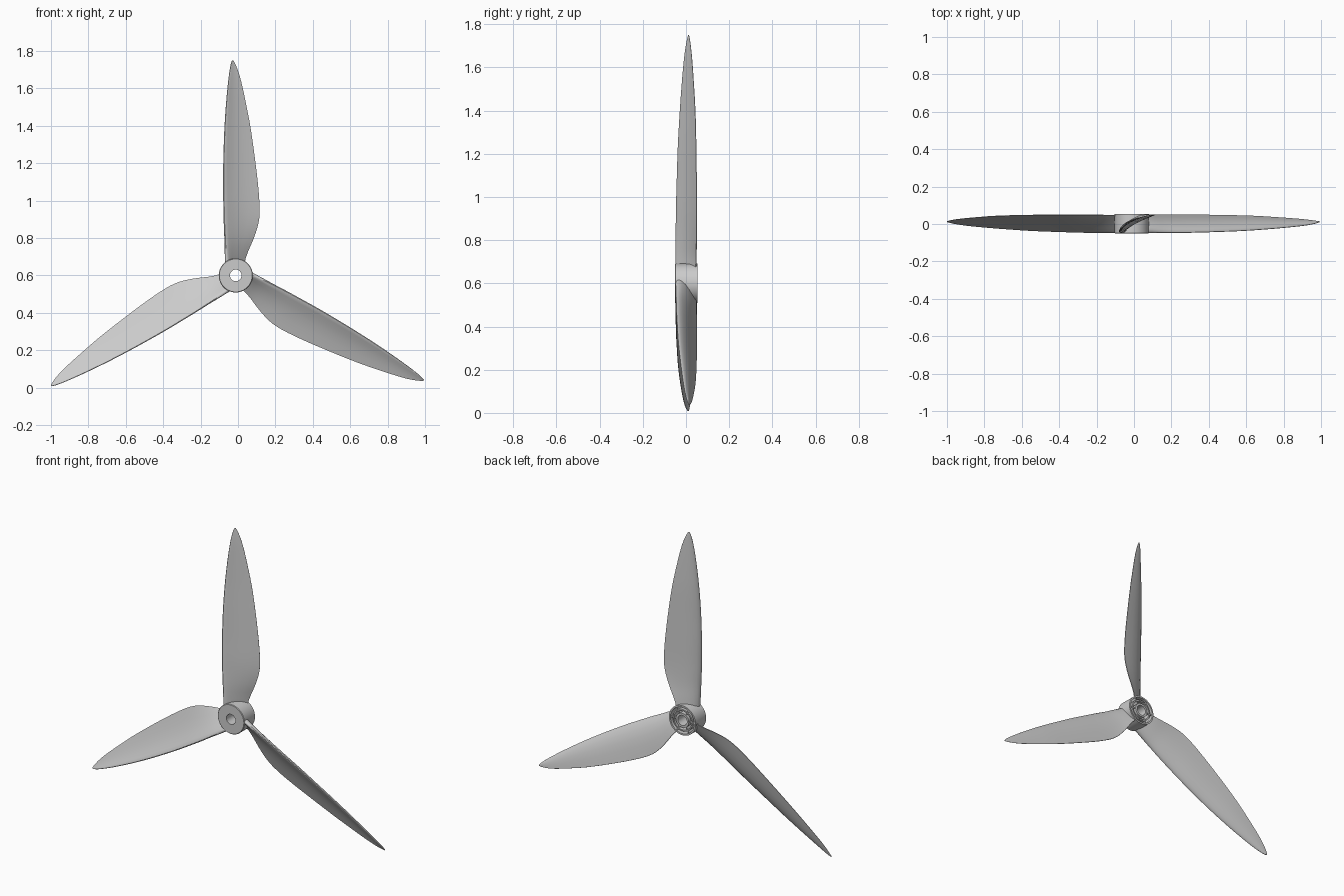
import bpy, bmesh, math
from mathutils import Matrix, Vector

if "Cube" in bpy.data.objects:
    bpy.data.objects.remove(bpy.data.objects["Cube"])

HUB = Vector((-0.012, 0.0, 0.6))


def finish(name, bm, angle=35):
    bmesh.ops.recalc_face_normals(bm, faces=bm.faces)
    me = bpy.data.meshes.new(name)
    bm.to_mesh(me)
    bm.free()
    ob = bpy.data.objects.new(name, me)
    bpy.context.collection.objects.link(ob)
    bpy.ops.object.select_all(action='DESELECT')
    ob.select_set(True)
    bpy.context.view_layer.objects.active = ob
    bpy.ops.object.shade_smooth_by_angle(angle=math.radians(angle))
    return ob


def bridge(bm, a, b):
    n = len(a)
    for i in range(n):
        bm.faces.new((a[i], a[(i + 1) % n], b[(i + 1) % n], b[i]))


# Hub: closed (radius, y) profile turned about y, with two ring grooves open at the back
profile = [(0.031, -0.052), (0.088, -0.052), (0.091, -0.049), (0.091, 0.053),
           (0.081, 0.053), (0.081, -0.025), (0.067, -0.025), (0.067, 0.05),
           (0.059, 0.05), (0.059, -0.025), (0.044, -0.025), (0.044, 0.053),
           (0.031, 0.053)]
SEG = 48
bm = bmesh.new()
rings = []
for k in range(SEG):
    a = 2 * math.pi * k / SEG
    rings.append([bm.verts.new((r * math.cos(a), y, r * math.sin(a))) for r, y in profile])
for k in range(SEG):
    bridge(bm, rings[k], rings[(k + 1) % SEG])
finish("hub", bm).location = HUB

# Ribs between the hub rings
bm = bmesh.new()
for k in range(6):
    m = (Matrix.Rotation(math.radians(60 * k + 30), 4, 'Y')
         @ Matrix.Translation((0, 0.01, 0.063)) @ Matrix.Diagonal((0.007, 0.074, 0.042, 1)))
    bmesh.ops.create_cube(bm, size=1, matrix=m)
finish("hub_ribs", bm).location = HUB

# Blade stations: radius, leading x, trailing x, leading y, trailing y, thickness
stations = [
    (0.08, -0.054, 0.048, -0.045, 0.046, 0.030),
    (0.13, -0.057, 0.066, -0.046, 0.048, 0.028),
    (0.20, -0.060, 0.096, -0.046, 0.049, 0.026),
    (0.28, -0.064, 0.121, -0.045, 0.050, 0.025),
    (0.36, -0.066, 0.127, -0.044, 0.050, 0.024),
    (0.48, -0.068, 0.119, -0.041, 0.049, 0.022),
    (0.64, -0.066, 0.100, -0.036, 0.047, 0.020),
    (0.80, -0.060, 0.077, -0.027, 0.043, 0.018),
    (0.94, -0.050, 0.050, -0.017, 0.035, 0.015),
    (1.04, -0.040, 0.028, -0.008, 0.028, 0.012),
    (1.10, -0.032, 0.010, 0.000, 0.022, 0.009),
    (1.135, -0.025, -0.005, 0.007, 0.017, 0.006),
    (1.150, -0.019, -0.013, 0.011, 0.014, 0.003),
]
# Aerofoil: chord fraction and half thickness, with a blunt leading edge
foil = [(0, 0), (0.015, 0.22), (0.05, 0.38), (0.13, 0.48), (0.28, 0.5),
        (0.48, 0.42), (0.7, 0.28), (0.88, 0.15), (1, 0.06)]
loop = foil + [(u, -h) for u, h in reversed(foil[1:])]


def smooth_stations(rows, steps=3):
    out = []
    for i in range(len(rows) - 1):
        p = [rows[max(0, min(len(rows) - 1, i + d))] for d in (-1, 0, 1, 2)]
        for s in range(steps):
            t = s / steps
            out.append([0.5 * (2 * b + (c - a) * t + (2 * a - 5 * b + 4 * c - d) * t * t
                               + (3 * b - a - 3 * c + d) * t ** 3) for a, b, c, d in zip(*p)])
    return out + [list(rows[-1])]


def blade(name, angle):
    bm = bmesh.new()
    prev = None
    for i, (r, x0, x1, y0, y1, th) in enumerate(smooth_stations(stations)):
        chord = Vector((x1 - x0, y1 - y0, 0))
        normal = Vector((-chord.y, chord.x, 0)).normalized()
        ring = []
        for u, h in loop:
            camber = 0.26 * chord.length * u * (1 - u) * (1.4 - 0.8 * u)
            p = Vector((x0, y0, r)) + chord * u + normal * (h * th + camber)
            if i == 0:  # root follows the round hub wall
                p.z = math.sqrt(max(0.086 ** 2 - p.x ** 2, 0))
            ring.append(bm.verts.new(p))
        if prev:
            bridge(bm, prev, ring)
        else:
            bm.faces.new(ring)
        prev = ring
    bm.faces.new(prev)
    bmesh.ops.rotate(bm, cent=(0, 0, 0), verts=bm.verts,
                     matrix=Matrix.Rotation(math.radians(angle), 3, 'Y'))
    finish(name, bm, 40).location = HUB


for name, angle in (("blade_top", 0), ("blade_right", 120), ("blade_left", 240)):
    blade(name, angle)
